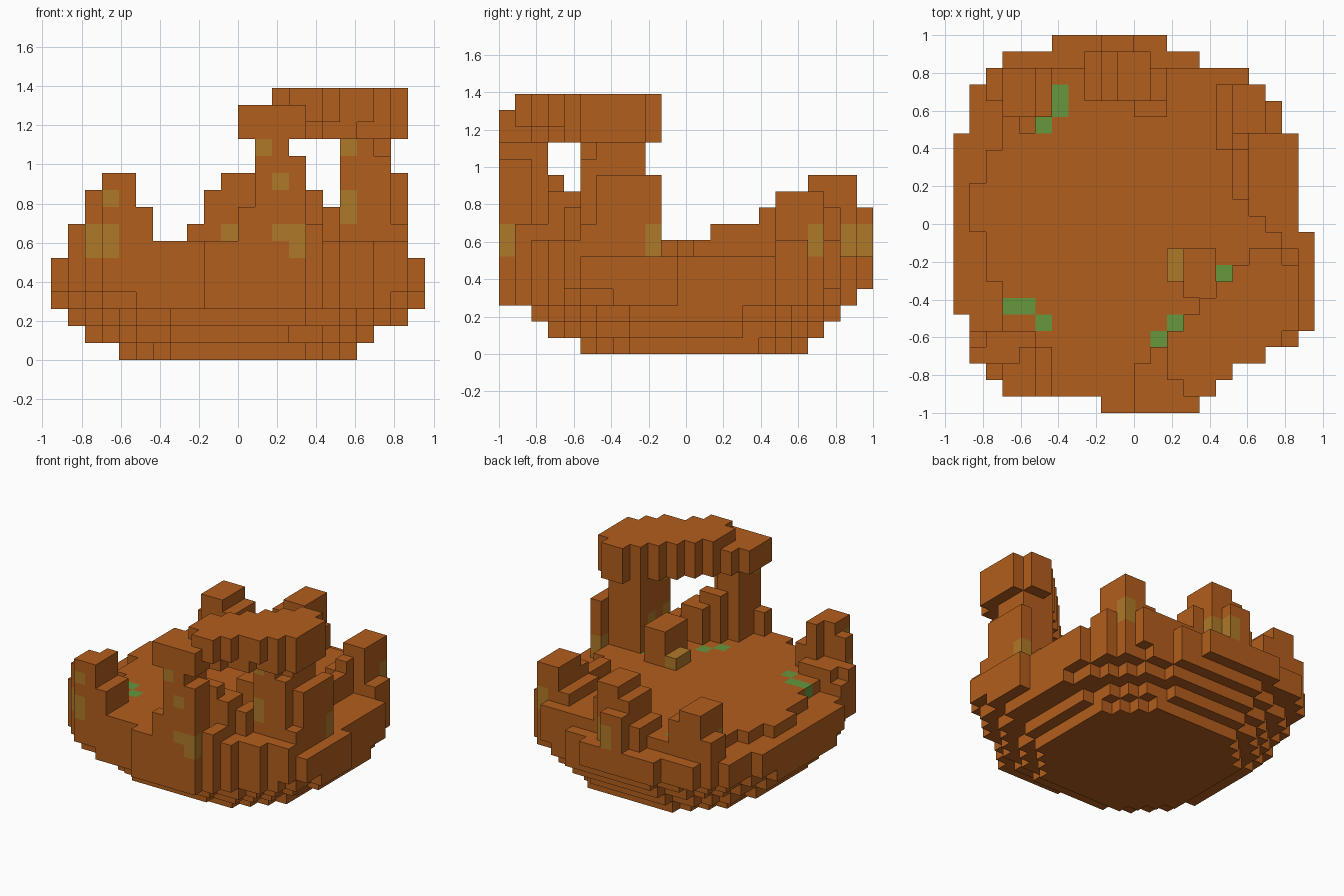
import bpy
import bmesh
from mathutils import Vector

old = bpy.data.objects.get("Cube")
if old:
    bpy.data.objects.remove(old, do_unlink=True)

UNIT = 2 / 23
CENTRE = Vector((11, 11.5, 0))
cells = {}      # block position -> part name
paint = {}      # block position -> material index


def material(name, rgb):
    mat = bpy.data.materials.new(name)
    mat.use_nodes = True
    mat.diffuse_color = (*rgb, 1)
    bsdf = mat.node_tree.nodes["Principled BSDF"]
    bsdf.inputs["Base Color"].default_value = (*rgb, 1)
    bsdf.inputs["Roughness"].default_value = 0.9
    return mat


MATERIALS = [material("rusty brown", (0.45, 0.112, 0.012)),
             material("olive stain", (0.43, 0.195, 0.022)),
             material("moss green", (0.135, 0.31, 0.048))]


def block(part, xs, ys, zs):
    """Fill half-open ranges of blocks that are still empty."""
    for x in range(*xs):
        for y in range(*ys):
            for z in range(*zs):
                cells.setdefault((x, y, z), part)


def stain(colour, xs, ys, zs):
    for x in range(*xs):
        for y in range(*ys):
            for z in range(*zs):
                paint[x, y, z] = colour


# Widest outline of the hull, one span per row from front to back
OUTLINE = ([(9, 15), (3, 16), (2, 17), (1, 19), (1, 21), (1, 22)]
           + [(0, 22)] * 5 + [(0, 21)] * 6
           + [(1, 20)] * 2 + [(1, 19), (2, 18), (3, 15), (6, 13)])


def disc(z, cx, cy, rx, ry, power):
    """One rounded layer of hull blocks, kept inside the outline."""
    for y, (a, b) in enumerate(OUTLINE):
        for x in range(a, b):
            if abs((x + .5 - cx) / rx) ** power + abs((y + .5 - cy) / ry) ** power <= 1:
                cells[x, y, z] = "hull"


# Stepped bowl underside
disc(0, 11, 12, 7, 7, 2.6)
disc(1, 10.5, 11.5, 8.5, 8.5, 2.4)
disc(2, 11, 11.5, 10, 9.5, 2.3)
disc(3, 11, 11, 11, 11, 2.2)

# Rim band, then the deck stepped in from it
for y, (a, b) in enumerate(OUTLINE):
    block("hull", (a, b), (y, y + 1), (4, 6))
    if y > 20:
        continue
    left = 1 if y < 5 else 3 if y < 8 else 2 if y < 11 else 1 if y < 14 else 2 if y < 16 else 3
    right = 21 if y < 10 else 20 if y < 11 else 19 if y < 12 else 18
    block("deck", (max(a, left), min(b, right)), (y, y + 1), (6, 7))

# Front left corner tower
part = "front_left_tower"
block(part, (3, 5), (1, 3), (6, 11))
block(part, (4, 5), (3, 4), (6, 11))
block(part, (2, 3), (2, 3), (6, 10))
block(part, (5, 6), (1, 4), (6, 9))
block(part, (1, 4), (3, 4), (6, 8))
block(part, (2, 5), (4, 5), (6, 8))

# Back left corner tower
part = "back_left_tower"
block(part, (3, 5), (18, 21), (6, 10))
block(part, (5, 6), (18, 21), (6, 9))
block(part, (4, 5), (17, 18), (6, 8))
block(part, (2, 3), (19, 21), (6, 8))

# Back middle tower with stepped shoulders
part = "back_tower"
block(part, (10, 12), (19, 22), (6, 11))
block(part, (9, 10), (19, 22), (6, 10))
block(part, (8, 9), (19, 22), (6, 8))
block(part, (12, 13), (19, 21), (6, 9))
block(part, (11, 13), (18, 19), (6, 8))
block(part, (9, 11), (22, 23), (6, 9))

# Back right corner tower descending along the side
part = "back_right_tower"
block(part, (17, 19), (17, 20), (6, 10))
block(part, (19, 20), (17, 19), (6, 7))
block(part, (16, 17), (16, 20), (6, 8))
block(part, (17, 18), (16, 17), (6, 9))
block(part, (17, 18), (13, 16), (6, 8))

# Front pillar
part = "front_pillar"
block(part, (12, 14), (0, 3), (6, 13))
block(part, (14, 15), (0, 2), (6, 12))
block(part, (11, 12), (0, 1), (6, 9))
block(part, (10, 11), (0, 1), (6, 7))
block(part, (13, 15), (3, 4), (6, 11))
block(part, (14, 15), (4, 5), (6, 10))

# Low wall joining the two pillars
part = "window_wall"
block(part, (15, 16), (1, 3), (6, 8))
block(part, (15, 16), (3, 5), (6, 10))
block(part, (16, 17), (4, 6), (6, 9))

# Side pillar
part = "side_pillar"
block(part, (17, 19), (5, 9), (6, 13))
block(part, (19, 20), (5, 6), (6, 12))
block(part, (19, 20), (6, 9), (6, 13))
block(part, (20, 21), (5, 6), (6, 8))
block(part, (20, 21), (6, 10), (6, 11))

# Inner crate and its small step
block("crate", (14, 16), (7, 10), (7, 10))
block("crate_step", (13, 14), (8, 10), (7, 8))

# Diagonal roof slab, lower at its front edge, stepped in underneath
for y in range(10):
    start = 11 if y < 3 else y + 9
    end = min(OUTLINE[y][1], 20 if y in (4, 9) else 21)
    inset = 1 if 0 < y < 4 else 0
    block("roof", (start, end - inset), (y, y + 1), (13, 14))
    block("roof", (start, end), (y, y + 1), (14, 15))
    if y > 0:
        block("roof", (max(start, 14 if y == 1 else 13), end), (y, y + 1), (15, 16))

# Moss on the deck
for x, y in ((12, 4), (13, 5), (16, 8), (3, 6), (4, 6), (5, 5), (5, 17), (6, 18), (6, 19)):
    stain(2, (x, x + 1), (y, y + 1), (6, 7))

# Olive stains on the towers and pillars
for span in (((2, 4), (1, 3), (6, 8)), ((3, 4), (1, 2), (9, 10)),
             ((10, 11), (19, 20), (7, 8)), ((12, 13), (0, 1), (12, 13)),
             ((13, 14), (0, 1), (10, 11)), ((13, 15), (0, 1), (7, 8)),
             ((14, 15), (0, 1), (6, 7)), ((17, 18), (5, 6), (12, 13)),
             ((17, 18), (5, 6), (8, 10)), ((17, 18), (7, 8), (8, 10)),
             ((20, 21), (9, 10), (6, 8)), ((18, 19), (19, 20), (6, 8)),
             ((11, 12), (21, 22), (6, 8)), ((10, 11), (22, 23), (6, 8)),
             ((9, 10), (21, 22), (7, 8)), ((3, 4), (18, 19), (6, 8)),
             ((13, 14), (8, 10), (7, 8))):
    stain(1, *span)

# Each side of a block: outward direction and its two in-plane axes
AXES = [Vector((1, 0, 0)), Vector((0, 1, 0)), Vector((0, 0, 1))]
SIDES = [(AXES[n] * s, AXES[(n + 1) % 3] * s, AXES[(n + 2) % 3])
         for n in range(3) for s in (1, -1)]


def build(part):
    """Skin the exposed sides of one part's blocks."""
    bm = bmesh.new()
    for cell in (c for c, owner in cells.items() if owner == part):
        mid = Vector(cell) + Vector((.5, .5, .5)) - CENTRE
        for n, u, v in SIDES:
            if tuple(int(c + d) for c, d in zip(cell, n)) in cells:
                continue
            corners = ((-1, -1), (1, -1), (1, 1), (-1, 1))
            face = bm.faces.new([bm.verts.new((mid + (n + u * a + v * b) / 2) * UNIT)
                                 for a, b in corners])
            face.material_index = paint.get(cell, 0)
    bmesh.ops.remove_doubles(bm, verts=bm.verts, dist=0.001)
    mesh = bpy.data.meshes.new(part)
    for mat in MATERIALS:
        mesh.materials.append(mat)
    bm.to_mesh(mesh)
    bm.free()
    bpy.context.scene.collection.objects.link(bpy.data.objects.new(part, mesh))


for name in dict.fromkeys(cells.values()):
    build(name)
